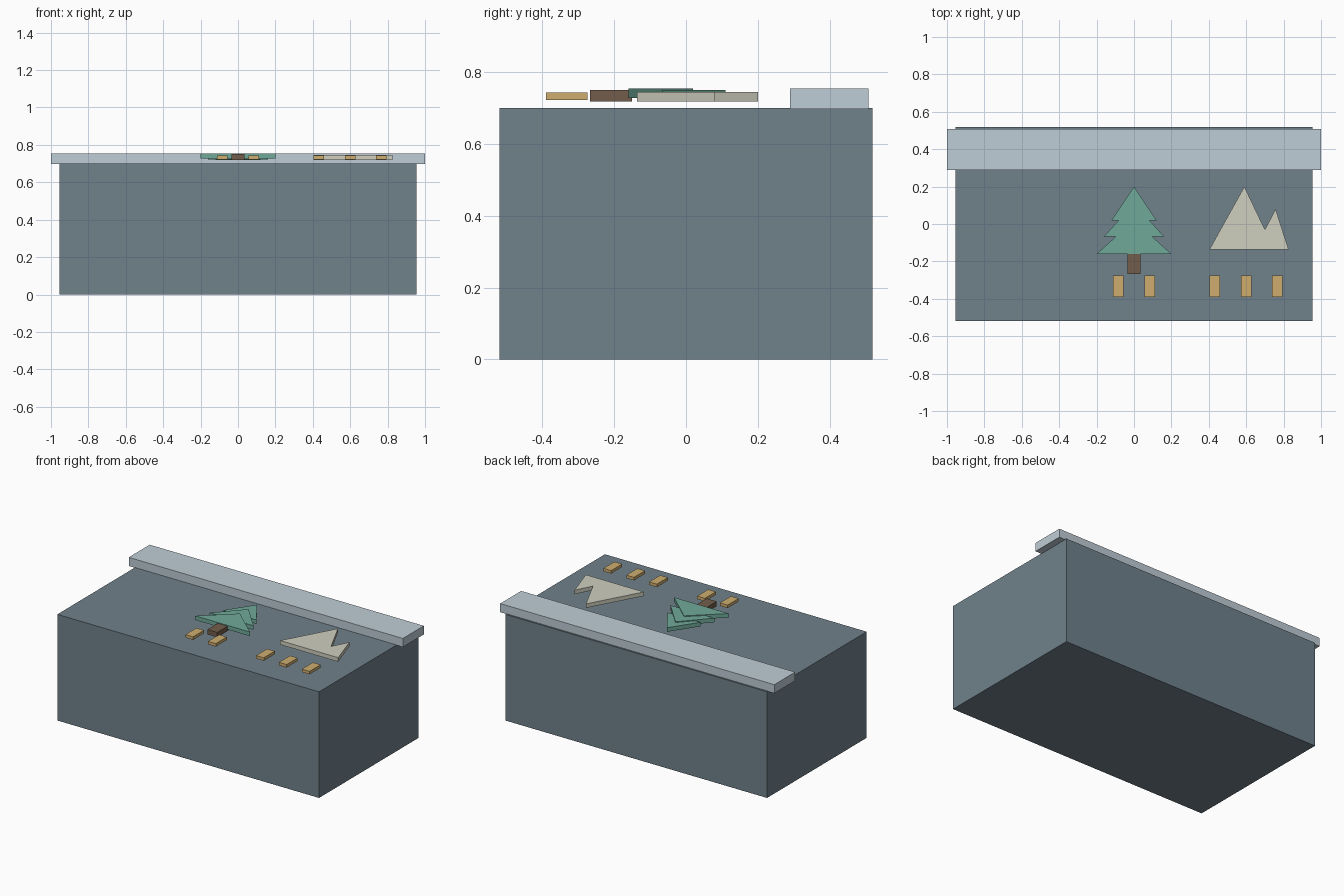
import bpy

if "Cube" in bpy.data.objects:
    bpy.data.objects.remove(bpy.data.objects["Cube"])


def material(name, color):
    m = bpy.data.materials.new(name)
    m.diffuse_color = (*color, 1)
    m.use_nodes = True
    m.node_tree.nodes["Principled BSDF"].inputs["Base Color"].default_value = m.diffuse_color
    return m


def plate(name, outline, z0, z1, mat):
    """Extrude a counter-clockwise xy outline from z0 to z1."""
    n = len(outline)
    verts = [(x, y, z) for z in (z0, z1) for x, y in outline]
    faces = [tuple(reversed(range(n))), tuple(range(n, 2 * n))]
    faces += [(i, (i + 1) % n, n + (i + 1) % n, n + i) for i in range(n)]
    mesh = bpy.data.meshes.new(name)
    mesh.from_pydata(verts, [], faces)
    mesh.materials.append(mat)
    ob = bpy.data.objects.new(name, mesh)
    bpy.context.collection.objects.link(ob)
    return ob


def box(name, x0, x1, y0, y1, z0, z1, mat):
    return plate(name, [(x0, y0), (x1, y0), (x1, y1), (x0, y1)], z0, z1, mat)


slate = material("slate", (0.16, 0.22, 0.26))
pale = material("pale_blue", (0.52, 0.61, 0.67))
green = material("green", (0.16, 0.40, 0.32))
brown = material("brown", (0.17, 0.11, 0.07))
stone = material("stone", (0.62, 0.62, 0.52))
gold = material("gold", (0.62, 0.42, 0.16))

# main block and the rail along its back edge
box("body", -0.955, 0.955, -0.519, 0.519, 0, 0.70, slate)
box("back_rail", -1, 1, 0.29, 0.508, 0.698, 0.755, pale)

# tree: trunk and three stacked triangular tiers
box("tree_trunk", -0.036, 0.036, -0.268, -0.15, 0.718, 0.750, brown)
for i, (half, base, tip) in enumerate([(0.2, -0.16, 0.02),
                                       (0.16, -0.066, 0.11),
                                       (0.12, 0.02, 0.2)]):
    z = 0.728 - 0.005 * i
    plate(f"tree_tier_{i + 1}", [(-half, base), (half, base), (0, tip)],
          z, z + 0.027, green)

# twin-peaked mountain
plate("mountain", [(0.403, -0.137), (0.827, -0.137), (0.757, 0.08),
                   (0.70, -0.03), (0.59, 0.2)], 0.718, 0.745, stone)

# small marker bars below the emblems
for i, x in enumerate((-0.083, 0.083, 0.433, 0.60, 0.767)):
    box(f"marker_bar_{i + 1}", x - 0.028, x + 0.028, -0.39, -0.275,
        0.723, 0.743, gold)
